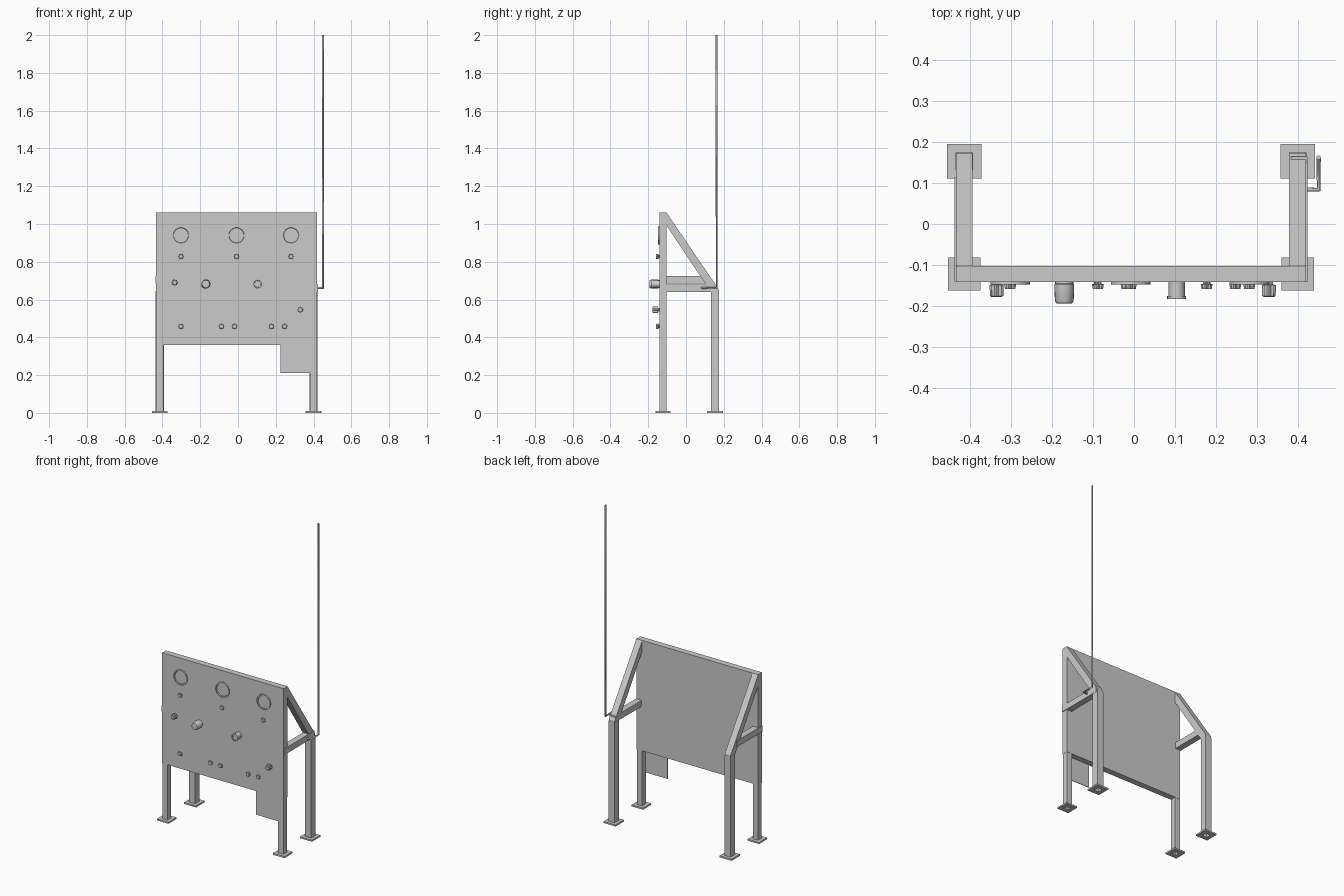
import bpy, bmesh, math
from mathutils import Matrix, Vector

cube = bpy.data.objects.get("Cube")
if cube:
    bpy.data.objects.remove(cube, do_unlink=True)

grey = bpy.data.materials.new("light grey paint")
grey.use_nodes = True
grey.diffuse_color = (0.6, 0.6, 0.6, 1)
grey.node_tree.nodes["Principled BSDF"].inputs["Base Color"].default_value = grey.diffuse_color


def finish(name, bm, smooth=False):
    bmesh.ops.recalc_face_normals(bm, faces=bm.faces)
    mesh = bpy.data.meshes.new(name)
    bm.to_mesh(mesh)
    bm.free()
    mesh.materials.append(grey)
    obj = bpy.data.objects.new(name, mesh)
    bpy.context.collection.objects.link(obj)
    if smooth:
        bpy.ops.object.select_all(action='DESELECT')
        obj.select_set(True)
        bpy.context.view_layer.objects.active = obj
        bpy.ops.object.shade_smooth_by_angle(angle=math.radians(35))
    return obj


def prism(name, points, offset):
    """Extrude a flat outline along an offset."""
    bm = bmesh.new()
    face = bm.faces.new([bm.verts.new(p) for p in points])
    out = bmesh.ops.extrude_face_region(bm, geom=[face], use_keep_orig=True)
    moved = [v for v in out["geom"] if isinstance(v, bmesh.types.BMVert)]
    bmesh.ops.translate(bm, verts=moved, vec=offset)
    return finish(name, bm)


def box(name, x, y, z):
    corners = [(x[0], y[0], z[0]), (x[1], y[0], z[0]), (x[1], y[1], z[0]), (x[0], y[1], z[0])]
    return prism(name, corners, (0, 0, z[1] - z[0]))


def square_tube(name, cx, cy, outer, inner, z0, z1):
    """Upright square ring, open at both ends."""
    bm = bmesh.new()
    loops = []
    for half, z in ((outer, z0), (outer, z1), (inner, z1), (inner, z0)):
        loops.append([bm.verts.new((cx + sx * half, cy + sy * half, z))
                      for sx, sy in ((-1, -1), (1, -1), (1, 1), (-1, 1))])
    for k in range(4):
        a, b = loops[k], loops[(k + 1) % 4]
        for i in range(4):
            j = (i + 1) % 4
            bm.faces.new((a[i], a[j], b[j], b[i]))
    return finish(name, bm)


def turned(name, x, z, profile, sides=20, lobes=0):
    """Turn (radius, depth) points about an axis pointing out of the panel."""
    bm = bmesh.new()
    rings = []
    for r, d in profile:
        ring = []
        for i in range(sides):
            a = math.tau * i / sides
            rr = r * (1 + 0.13 * math.cos(lobes * a)) if lobes else r
            ring.append(bm.verts.new((x + rr * math.cos(a), FRONT - d, z + rr * math.sin(a))))
        rings.append(ring)
    for a, b in zip(rings, rings[1:]):
        for i in range(sides):
            j = (i + 1) % sides
            bm.faces.new((a[i], a[j], b[j], b[i]))
    bm.faces.new(rings[0])
    bm.faces.new(rings[-1])
    return finish(name, bm, smooth=not lobes)


FRONT = -0.141
FRONT_LEG_Y, REAR_LEG_Y = -0.122, 0.153
HALF = 0.0215

# Panel and the skirt plate under its left end
box("panel", (-0.433, 0.419), (FRONT, -0.102), (0.36, 1.06))
box("skirt_plate", (0.225, 0.38), (FRONT, FRONT + 0.004), (0.21, 0.36))

# Side frames: two legs with feet, a sloping strut and a cross brace each
for side, cx, brace_z, brace_end in (("right", -0.414, 0.685, 0.115), ("left", 0.399, 0.64, 0.165)):
    for place, cy, top, foot in (("front", FRONT_LEG_Y, 1.055, 0.04), ("rear", REAR_LEG_Y, 0.645, 0.042)):
        half = HALF if place == "rear" else 0.0185
        square_tube(f"{side}_{place}_leg", cx, cy, half, half - 0.005, 0.0, top)
        square_tube(f"{side}_{place}_foot", cx, cy, foot, half - 0.002, 0.0, 0.01)
    strut = [(-0.103, 1.06), (0.173, 0.655), (0.174, 0.64), (0.132, 0.64), (-0.105, 0.995)]
    prism(f"{side}_strut", [(cx - 0.0205, y, z) for y, z in strut], (0.041, 0, 0))
    outward = 0.0035 if cx > 0 else -0.0035
    box(f"{side}_brace", (cx - 0.02 + outward, cx + 0.02 + outward),
        (FRONT + 0.001, brace_end), (brace_z, brace_z + 0.039))

# Whip aerial on a bent arm
path = bpy.data.curves.new("aerial", 'CURVE')
path.dimensions = '3D'
path.bevel_depth = 0.0058
path.bevel_resolution = 1
path.use_fill_caps = True
spline = path.splines.new('POLY')
stops = [(0.41, 0.084, 0.662), (0.45, 0.084, 0.662), (0.45, 0.162, 0.662), (0.45, 0.162, 2.0)]
spline.points.add(len(stops) - 1)
for point, stop in zip(spline.points, stops):
    point.co = (*stop, 1)
path.materials.append(grey)
aerial = bpy.data.objects.new("aerial", path)
bpy.context.collection.objects.link(aerial)

# Gauges with a raised rim, each with a small knob below
for n, x in enumerate((-0.302, -0.008, 0.281)):
    turned(f"gauge_{n + 1}", x, 0.94,
           [(0.048, -0.002), (0.048, 0.007), (0.041, 0.007), (0.039, 0.002)], sides=32)

# Small fluted knobs
small = [(0.008, -0.002), (0.008, 0.005), (0.013, 0.006), (0.011, 0.017)]
spots = [(x, 0.828) for x in (-0.302, -0.008, 0.281)]
spots += [(x, 0.458) for x in (-0.302, -0.088, -0.018, 0.177, 0.247)]
for n, (x, z) in enumerate(spots):
    turned(f"small_knob_{n + 1}", x, z, small, sides=32, lobes=8)

# Larger fluted knobs
large = [(0.009, -0.002), (0.009, 0.006), (0.015, 0.008), (0.0145, 0.034), (0.011, 0.037)]
for n, (x, z) in enumerate(((-0.335, 0.69), (0.329, 0.546))):
    turned(f"large_knob_{n + 1}", x, z, large, sides=32, lobes=8)

# Rounded push cylinder and flanged coupling
turned("push_cylinder", -0.17, 0.682,
       [(0.022, -0.002), (0.022, 0.004), (0.024, 0.006), (0.023, 0.045), (0.020, 0.052), (0.015, 0.053)])
turned("coupling", 0.104, 0.682,
       [(0.02, -0.002), (0.02, 0.034), (0.023, 0.034), (0.023, 0.042), (0.018, 0.042), (0.017, 0.036)])
